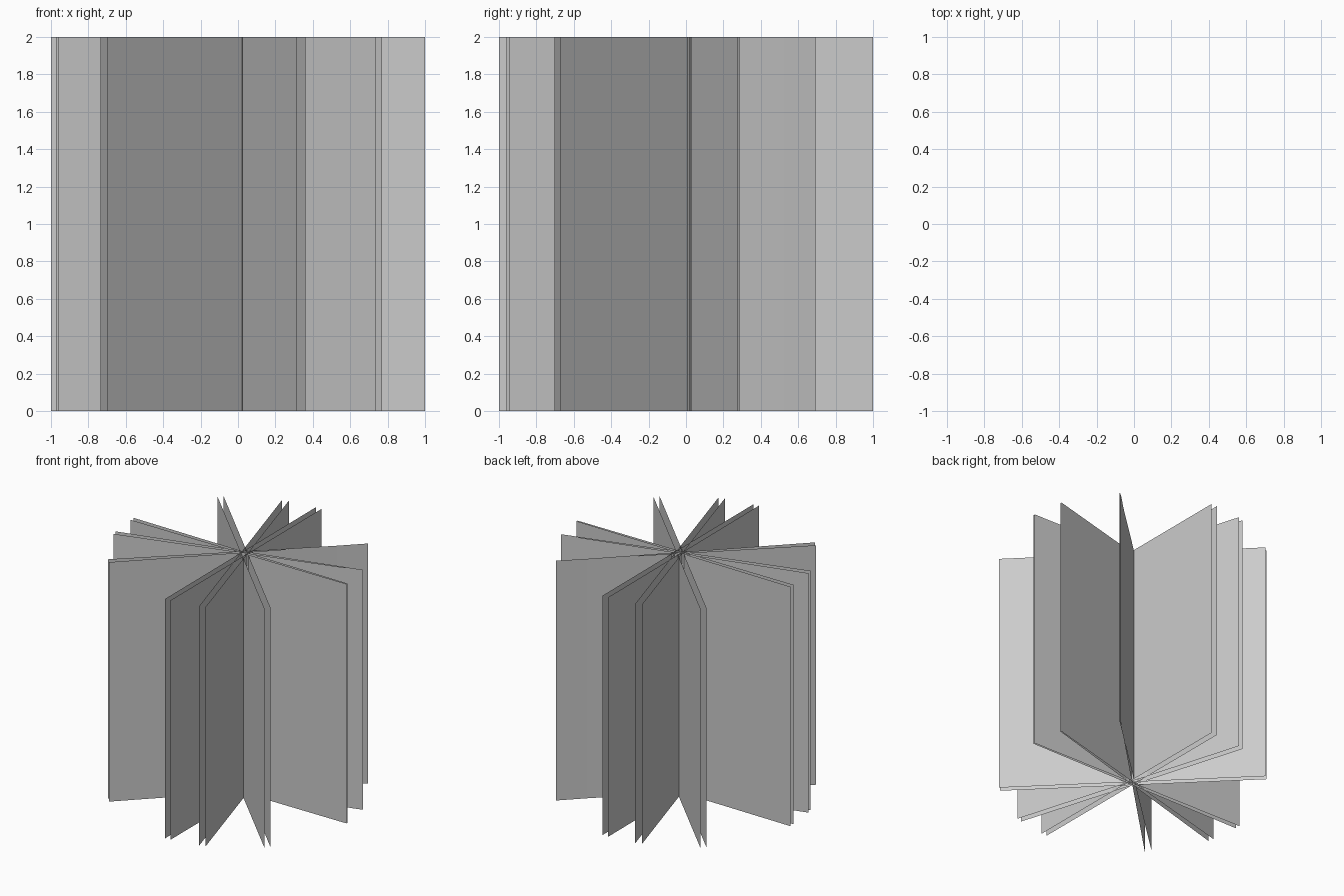
import bpy

if "Cube" in bpy.data.objects:
    bpy.data.objects.remove(bpy.data.objects["Cube"])

HEIGHT = 2.0


def upright_card(name, a, b):
    """Flat vertical card standing on the ground between plan points a and b."""
    verts = [(*a, 0), (*b, 0), (*b, HEIGHT), (*a, HEIGHT)]
    mesh = bpy.data.meshes.new(name)
    mesh.from_pydata(verts, [], [(0, 1, 2, 3)])
    ob = bpy.data.objects.new(name, mesh)
    bpy.context.collection.objects.link(ob)
    return ob


# Three crosses of crossing cards; every card is a close pair
pairs = {
    # straight cross: the side-to-side pair is a thin wedge, the other is parallel
    "straight_wide": [((-1, .010), (1, .006)), ((-1, .052), (1, .018))],
    "straight_deep": [((.027, -1), (.02, 1)), ((.075, -1), (.072, 1))],
    # cross turned about 16 degrees
    "turned_wide": [((-.962, -.27), (.96, .278)), ((-.974, -.225), (.957, .286))],
    "turned_deep": [((.313, -.96), (-.265, .962)), ((.361, -.944), (-.215, .978))],
    # diagonal cross
    "diagonal_wide": [((-.735, -.668), (.72, .688)), ((-.698, -.705), (.715, .693))],
    "diagonal_deep": [((.735, -.703), (-.698, .727)), ((.77, -.671), (-.662, .757))],
}
for name, cards in pairs.items():
    for i, (a, b) in enumerate(cards, 1):
        upright_card(f"{name}_card_{i}", a, b)
